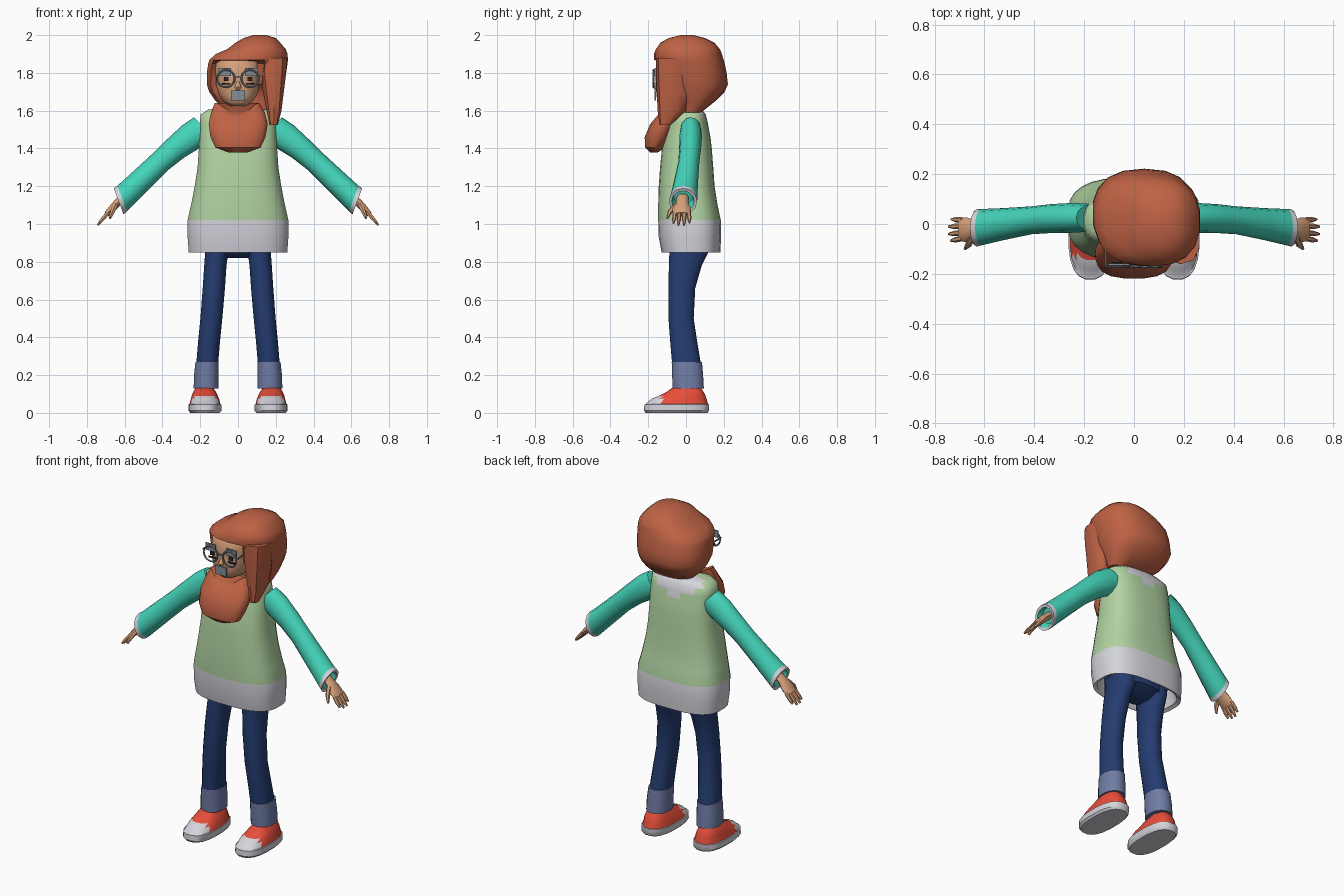
import bpy, bmesh, math
from mathutils import Vector

def mat(name, r, g, b):
    m = bpy.data.materials.new(name)
    lin = [((c / 255 + 0.055) / 1.055) ** 2.4 for c in (r, g, b)]
    m.diffuse_color = (*lin, 1)
    return m

GREEN = mat("sweater_green", 178, 212, 162)
TEAL = mat("sleeve_teal", 68, 212, 186)
HAIR = mat("hair_auburn", 190, 98, 68)
NAVY = mat("denim_navy", 36, 60, 112)
CUFF = mat("denim_cuff", 112, 124, 165)
RED = mat("shoe_red", 232, 78, 58)
WHITE = mat("soft_white", 212, 212, 220)
SKIN = mat("skin", 215, 160, 122)
GREY = mat("glasses_grey", 130, 142, 152)
DARK = mat("eye_dark", 45, 38, 40)

def finish(name, bm, mats, rule=None, angle=50):
    bmesh.ops.recalc_face_normals(bm, faces=bm.faces)
    for f in bm.faces:
        f.smooth = True
        if rule:
            f.material_index = rule(f.calc_center_median())
    me = bpy.data.meshes.new(name)
    bm.to_mesh(me)
    bm.free()
    me.set_sharp_from_angle(angle=math.radians(angle))
    for m in mats:
        me.materials.append(m)
    ob = bpy.data.objects.new(name, me)
    bpy.context.collection.objects.link(ob)
    return ob

def loft(name, rings, mats, rule=None, angle=50):
    """Skin a list of equal-length point rings and cap both ends."""
    bm = bmesh.new()
    vs = [[bm.verts.new(p) for p in r] for r in rings]
    n = len(vs[0])
    for a, b in zip(vs, vs[1:]):
        for i in range(n):
            j = (i + 1) % n
            bm.faces.new((a[i], a[j], b[j], b[i]))
    bm.faces.new(vs[0])
    bm.faces.new(vs[-1])
    return finish(name, bm, mats, rule, angle)

def oval(z, x0, x1, y0, y1, n=16, p=2.4, s=1):
    """Horizontal superellipse filling the given box."""
    out = []
    for i in range(n):
        t = 2 * math.pi * (i + 0.5) / n
        c, q = math.cos(t), math.sin(t)
        x = (x0 + x1) / 2 + (x1 - x0) / 2 * math.copysign(abs(c) ** (2 / p), c)
        y = (y0 + y1) / 2 + (y1 - y0) / 2 * math.copysign(abs(q) ** (2 / p), q)
        out.append(Vector((x * s, y, z)))
    return out

def ring(c, d, a, b, s=1, n=12):
    """Ellipse around c, facing d: radius a near the y direction, b across."""
    d = Vector(d).normalized()
    u = (Vector((0, 1, 0)) - d * d.y).normalized()
    v = d.cross(u)
    out = []
    for i in range(n):
        t = 2 * math.pi * i / n
        p = Vector(c) + u * a * math.cos(t) + v * b * math.sin(t)
        out.append(Vector((p.x * s, p.y, p.z)))
    return out

def box(name, c, size, m):
    bm = bmesh.new()
    bmesh.ops.create_cube(bm, size=1)
    for v in bm.verts:
        v.co = Vector(c) + Vector(v.co[i] * size[i] for i in range(3))
    return finish(name, bm, [m], angle=30)

# Sweater: open hem, white hem band and white V at the back of the neck
body = [(0.95, .22, -.10, .14), (0.86, .24, -.115, .165), (0.85, .262, -.13, .182),
        (0.93, .268, -.145, .187), (1.02, .268, -.148, .185), (1.10, .25, -.148, .168),
        (1.20, .23, -.145, .152), (1.30, .215, -.138, .145), (1.40, .208, -.128, .137),
        (1.46, .205, -.115, .13), (1.50, .204, -.105, .122), (1.54, .202, -.095, .115),
        (1.58, .198, -.085, .105), (1.605, .16, -.07, .085), (1.615, .08, -.05, .06)]
loft("sweater", [oval(z, -x, x, a, b, 28, 2.8) for z, x, a, b in body], [GREEN, WHITE],
     lambda c: int(c.z < 1.02 or (c.y > 0.02 and c.z > 1.5 + 0.55 * abs(c.x) and abs(c.x) < .15)))
loft("collar", [oval(1.56, -.1, .1, -.1, .09), oval(1.615, -.075, .075, -.085, .07)], [WHITE])
loft("neck", [oval(1.55, -.05, .05, -.08, .04), oval(1.70, -.05, .05, -.08, .04)], [SKIN])
loft("pelvis", [oval(.82, -.07, .07, -.04, .07), oval(.86, -.17, .17, -.085, .125),
                oval(.96, -.2, .2, -.1, .13)], [NAVY])

# Head
head = [(1.625, .04, -.13, -.03), (1.645, .075, -.15, .02), (1.68, .1, -.158, .07),
        (1.73, .116, -.16, .09), (1.80, .12, -.158, .1), (1.87, .118, -.15, .1), (1.91, .08, -.1, .06)]
loft("head", [oval(z, -x, x, a, b, 20, 2.3) for z, x, a, b in head], [SKIN])
loft("nose", [ring((0, -.15, 1.755), (0, 0, -1), .01, .01, 1, 8),
              ring((0, -.158, 1.725), (0, 0, -1), .02, .018, 1, 8),
              ring((0, -.155, 1.71), (0, 0, -1), .01, .01, 1, 8)], [SKIN])

# Hair: lopsided cap with a hollow where the face sits
cap = [(1.59, -.05, .20, -.03, .08), (1.65, -.12, .225, -.05, .155), (1.70, -.155, .24, -.10, .205),
       (1.74, -.168, .25, -.125, .222), (1.80, -.168, .258, -.14, .215), (1.85, -.16, .265, -.16, .205),
       (1.868, -.155, .267, -.17, .2), (1.90, -.12, .265, -.17, .19), (1.925, -.06, .255, -.16, .18),
       (1.96, -.015, .225, -.135, .15), (1.985, .03, .2, -.09, .1), (2.0, .08, .15, -.03, .04)]
rings = []
for z, x0, x1, y0, y1 in cap:
    r = oval(z, x0, x1, y0, y1, 18, 2.4)
    for p in r:
        if z < 1.86 and abs(p.x) < .125 and p.y < -.03:
            p.y = -.03
    rings.append(r)
loft("hair_cap", rings, [HAIR], angle=40)
lock = [(1.88, .12, .262, -.16, .02), (1.80, .115, .258, -.16, .02), (1.70, .13, .245, -.155, .02),
        (1.60, .15, .232, -.15, .0), (1.525, .165, .212, -.14, -.08)]
loft("hair_side_lock", [oval(*q, 10) for q in lock], [HAIR], angle=40)

# Thick bundle of hair resting on the chest, dipped under the chin
bundle = [(1.378, -.05, .05, -.19, -.15), (1.405, -.122, .122, -.217, -.11),
          (1.46, -.148, .148, -.22, -.08), (1.53, -.158, .16, -.19, -.05),
          (1.59, -.145, .145, -.15, -.03), (1.64, -.125, .115, -.125, -.02)]
rings = []
for q in bundle:
    r = oval(*q, 16)
    for p in r:
        if q[0] > 1.56 and abs(p.x) < .1:
            p.z -= (q[0] - 1.56) * .7 * (1 - (p.x / .1) ** 2)
    rings.append(r)
loft("hair_chest_bundle", rings, [HAIR], angle=40)

# Face plates and glasses
box("mouth", (.0, -.163, 1.68), (.075, .008, .052), GREY)
box("glasses_bridge", (0, -.172, 1.78), (.035, .006, .008), GREY)

for s, side in ((1, "left"), (-1, "right")):
    box("brow_" + side, (.07 * s, -.163, 1.805), (.068, .008, .042), GREY)
    box("eye_" + side, (.062 * s, -.158, 1.768), (.024, .008, .022), DARK)
    box("eyelash_" + side, (.066 * s, -.156, 1.742), (.045, .008, .008), DARK)
    box("glasses_arm_" + side, (.116 * s, -.115, 1.785), (.006, .11, .008), GREY)
    bpy.ops.mesh.primitive_torus_add(location=(.064 * s, -.172, 1.77), rotation=(math.pi / 2, 0, 0),
                                     major_radius=.046, minor_radius=.005,
                                     major_segments=20, minor_segments=6)
    bpy.context.object.name = "glasses_rim_" + side
    bpy.context.object.data.materials.append(GREY)

    # Sleeve with white end band
    D = (.72, 0, -.69)
    E = (.94, 0, -.35)
    arm = [((.17, .025, 1.50), D, .055, .09), ((.24, .025, 1.468), D, .06, .078),
           ((.33, .022, 1.40), D, .058, .066), ((.41, .015, 1.33), D, .056, .06),
           ((.52, .0, 1.225), D, .064, .063), ((.613, -.013, 1.135), E, .073, .072),
           ((.632, -.016, 1.12), E, .075, .074), ((.63, -.016, 1.12), E, .06, .058),
           ((.60, -.015, 1.145), E, .05, .045)]
    loft("sleeve_" + side, [ring(*a, s) for a in arm], [TEAL, WHITE], lambda c: int(abs(c.x) > .596 and c.z < 1.21 and
         (abs(c.x) * .94 - c.z * .35 > .183)))

    # Hand
    palm = [((.60, -.018, 1.145), .03, .022), ((.64, -.02, 1.11), .034, .022),
            ((.67, -.023, 1.078), .05, .02), ((.697, -.023, 1.05), .046, .015)]
    loft("palm_" + side, [ring(c, D, a, b, s, 10) for c, a, b in palm], [SKIN])
    for i, (y, ln) in enumerate(((.016, .8), (-.009, 1), (-.035, 1), (-.058, .85))):
        root, tip = Vector((.688, y, 1.06)), Vector((.688 + .055 * ln, y * 1.15, 1.06 - .066 * ln))
        d = tip - root
        loft("finger_%d_%s" % (i + 1, side),
             [ring(root, d, .011, .012, s, 6), ring(root + d * .6, d, .011, .011, s, 6),
              ring(tip, d, .005, .006, s, 6)], [SKIN])
    d = (.02, -.045, -.06)
    loft("thumb_" + side, [ring((.65, -.05, 1.10), d, .016, .016, s, 6),
                           ring((.665, -.085, 1.065), d, .013, .013, s, 6),
                           ring((.678, -.1, 1.03), d, .006, .006, s, 6)], [SKIN])

    # Trouser leg and turned-up cuff
    leg = [(.93, .04, .18, -.09, .12), (.85, .05, .175, -.09, .12), (.78, .06, .18, -.092, .085),
           (.66, .068, .188, -.095, .05), (.5, .082, .2, -.094, .042), (.38, .094, .212, -.085, .06),
           (.26, .104, .222, -.075, .08)]
    loft("trouser_leg_" + side, [oval(*q, 16, 2.2, s) for q in leg], [NAVY])
    cuff = [(.13, .102, .236, -.072, .096), (.2, .101, .234, -.075, .092), (.27, .102, .226, -.077, .086)]
    loft("trouser_cuff_" + side, [oval(*q, 16, 2.2, s) for q in cuff], [CUFF])
    loft("ankle_" + side, [oval(z, .125, .215, -.05, .07, 12, 2, s) for z in (.09, .16)], [SKIN])

    # Shoe: white sole and toe, red upper
    shoe = [(0, .097, .253, -.215, .115), (.012, .087, .264, -.224, .124), (.045, .087, .264, -.222, .124),
            (.046, .092, .258, -.215, .118), (.075, .1, .25, -.185, .11),
            (.09, .106, .246, -.145, .105), (.11, .115, .238, -.105, .095), (.132, .13, .225, -.075, .08)]
    loft("shoe_" + side, [oval(*q, 20, 2.5, s) for q in shoe], [RED, WHITE],
         lambda c: int(c.z < .0458 or c.y < -.135), 40)
